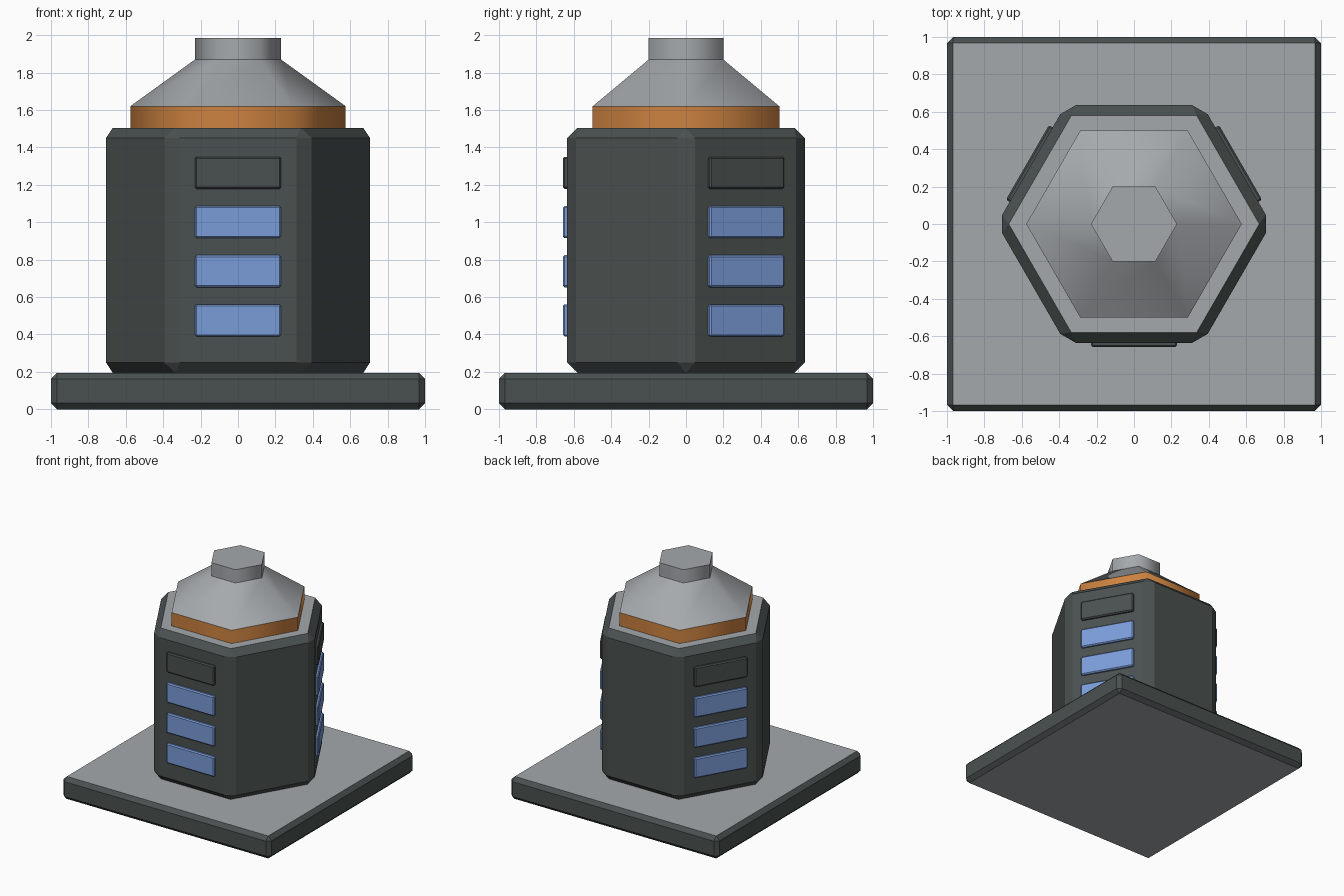
import bpy, bmesh, math
from mathutils import Matrix, Vector

if "Cube" in bpy.data.objects:
    bpy.data.objects.remove(bpy.data.objects["Cube"])


def material(name, rgb):
    """Flat colour from 0-255 display values."""
    m = bpy.data.materials.new(name)
    lin = [((c / 255 + 0.055) / 1.055) ** 2.4 for c in rgb]
    m.diffuse_color = (*lin, 1)
    m.use_nodes = True
    m.node_tree.nodes["Principled BSDF"].inputs["Base Color"].default_value = m.diffuse_color
    return m


DARK = material("dark_slate", (74, 81, 80))
GREY = material("light_grey", (165, 169, 172))
ORANGE = material("orange", (204, 130, 64))
BLUE = material("window_blue", (122, 156, 217))


def finish(name, bm, mats):
    me = bpy.data.meshes.new(name)
    bmesh.ops.recalc_face_normals(bm, faces=bm.faces)
    bm.to_mesh(me)
    bm.free()
    ob = bpy.data.objects.new(name, me)
    bpy.context.collection.objects.link(ob)
    for m in mats:
        me.materials.append(m)
    return ob


def chamfer(bm, width):
    bmesh.ops.bevel(bm, geom=bm.edges[:], offset=width, segments=1,
                    profile=0.5, affect='EDGES')


def grey_caps(bm):
    """Second material on the flat top and bottom."""
    bm.normal_update()
    for f in bm.faces:
        f.material_index = int(abs(f.normal.z) > 0.99)


def hexagon(bm, radius, z):
    return [bm.verts.new((radius * math.cos(math.radians(60 * i)),
                          radius * math.sin(math.radians(60 * i)), z))
            for i in range(6)]


def hex_part(name, rings, mats, bottom=False, top=False, bevel=0, smooth=False):
    """Stack of hexagon rings (radius, height) joined by side faces."""
    bm = bmesh.new()
    loops = [hexagon(bm, r, z) for r, z in rings]
    for a, b in zip(loops, loops[1:]):
        for i in range(6):
            j = (i + 1) % 6
            bm.faces.new((a[i], a[j], b[j], b[i])).smooth = smooth
    if bottom:
        bm.faces.new(loops[0][::-1])
    if top:
        bm.faces.new(loops[-1])
    if bevel:
        bmesh.ops.recalc_face_normals(bm, faces=bm.faces)
        chamfer(bm, bevel)
        grey_caps(bm)
    if top and not bevel:
        # crisp rim around the flat top
        for e in bm.edges:
            if all(v in loops[-1] for v in e.verts):
                e.smooth = False
    return finish(name, bm, mats)


# Square base slab
bm = bmesh.new()
bmesh.ops.create_cube(bm, size=1, matrix=Matrix.Translation((0, 0, 0.0975))
                      @ Matrix.Diagonal((2, 2, 0.195, 1)))
chamfer(bm, 0.033)
grey_caps(bm)
finish("base_slab", bm, [DARK, GREY])

# Chamfered hexagonal tower
APOTHEM = 0.635
hex_part("tower_body", [(APOTHEM / math.cos(math.pi / 6), 0.195),
                        (APOTHEM / math.cos(math.pi / 6), 1.505)],
         [DARK, GREY], bottom=True, top=True, bevel=0.055)

# Roof: orange band, sloped cone, small neck
hex_part("roof_band", [(0.576, 1.505), (0.576, 1.62)], [ORANGE], smooth=True)
hex_part("roof_cone", [(0.576, 1.62), (0.23, 1.87)], [GREY], smooth=True)
hex_part("roof_neck", [(0.23, 1.87), (0.23, 1.985)], [GREY], top=True, smooth=True)

# Columns of panels on every other side: three windows and a dark vent above
for side, angle in (("front", 0), ("right", 120), ("left", 240)):
    turn = Matrix.Rotation(math.radians(angle), 4, 'Z')
    for k in range(4):
        bm = bmesh.new()
        place = Matrix.Translation((0, -APOTHEM, 0.475 + 0.263 * k))
        bmesh.ops.create_cube(bm, size=1,
                              matrix=place @ Matrix.Diagonal((0.46, 0.046, 0.172, 1)))
        chamfer(bm, 0.009)
        bm.transform(turn)
        kind = "vent" if k == 3 else "window"
        finish(f"{side}_{kind}_{k + 1}", bm, [DARK if k == 3 else BLUE])
